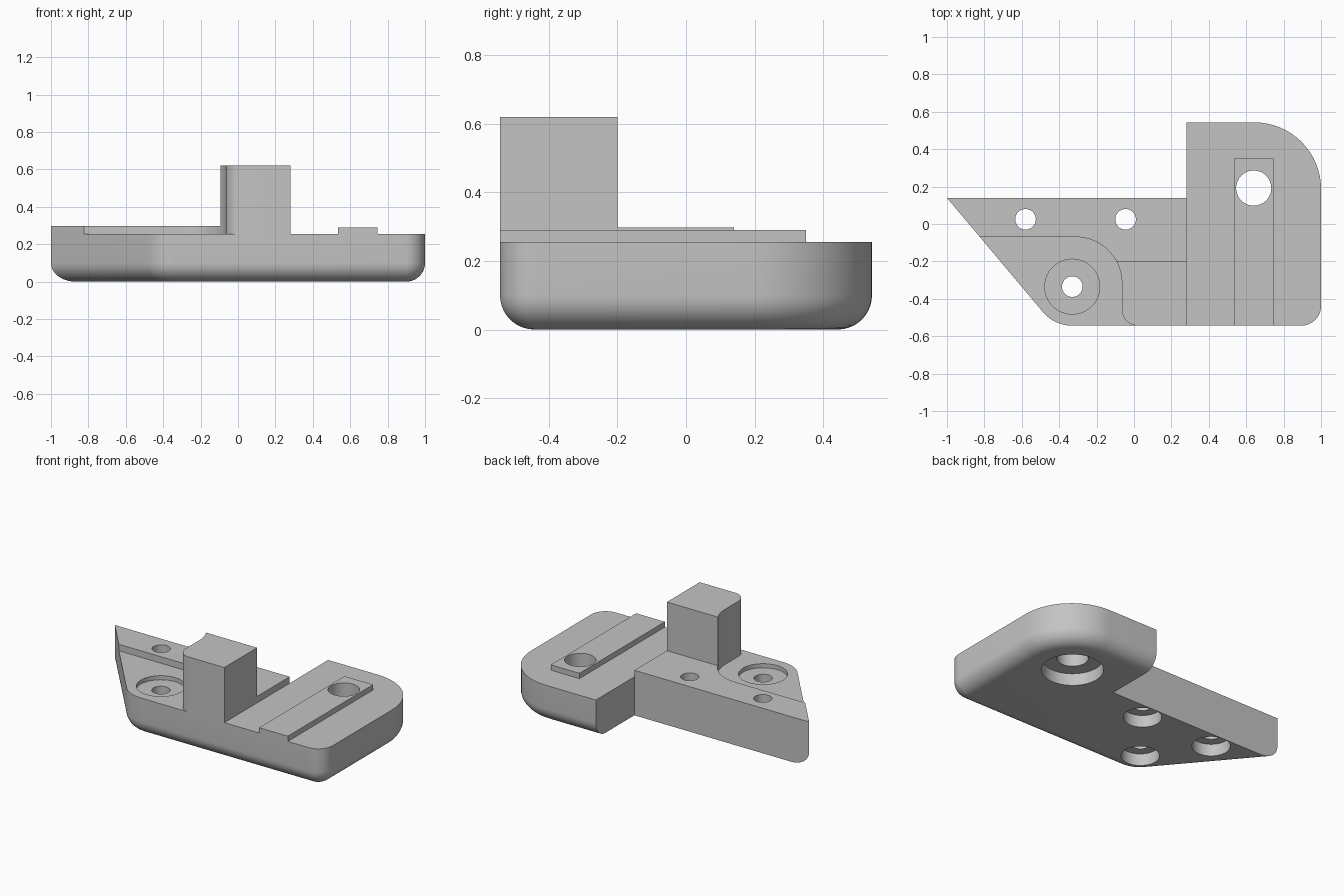
import bpy, bmesh, math
from mathutils import Vector

if "Cube" in bpy.data.objects:
    bpy.data.objects.remove(bpy.data.objects["Cube"])

TOP, DECK, ARM, RAIL = 0.62, 0.255, 0.298, 0.29
Y = 0.543


def arc(cx, cy, r, a0, a1, n):
    angles = [math.radians(a0 + (a1 - a0) * i / n) for i in range(n + 1)]
    return [(cx + r * math.cos(a), cy + r * math.sin(a)) for a in angles]


def rounded(corners, inset, n=16):
    """Counter-clockwise convex outline with rounded corners, moved inwards."""
    pts = []
    for i, (x, y, r) in enumerate(corners):
        p = Vector((x, y))
        d1 = (p - Vector(corners[i - 1][:2])).normalized()
        d2 = (Vector(corners[(i + 1) % len(corners)][:2]) - p).normalized()
        n1, n2 = Vector((-d1.y, d1.x)), Vector((-d2.y, d2.x))
        c = p + r * (n1 + n2) / (1 + n1.dot(n2))
        a0 = math.degrees(math.atan2(-n1.y, -n1.x))
        turn = math.degrees(math.acos(n1.dot(n2)))
        pts += arc(c.x, c.y, r - inset, a0, a0 + turn, n)
    return pts


def loft(name, rings):
    """Closed solid through (outline, height) rings of equal point count."""
    bm = bmesh.new()
    loops = [[bm.verts.new((x, y, z)) for x, y in pts] for pts, z in rings]
    n = len(loops[0])
    for a, b in zip(loops, loops[1:]):
        for i in range(n):
            j = (i + 1) % n
            bm.faces.new((a[i], a[j], b[j], b[i]))
    bm.faces.new(loops[0][::-1])
    bm.faces.new(loops[-1])
    bmesh.ops.recalc_face_normals(bm, faces=bm.faces)
    me = bpy.data.meshes.new(name)
    bm.to_mesh(me)
    bm.free()
    ob = bpy.data.objects.new(name, me)
    bpy.context.collection.objects.link(ob)
    return ob


def cut(ob, pts, z0, z1=1.0):
    """Remove a vertical prism from the block."""
    cutter = loft("cutter", [(pts, z0), (pts, z1)])
    cutter.hide_render = True
    mod = ob.modifiers.new("cut", 'BOOLEAN')
    mod.operation, mod.solver, mod.object = 'DIFFERENCE', 'EXACT', cutter
    bpy.context.view_layer.objects.active = ob
    bpy.ops.object.modifier_apply(modifier=mod.name)
    bpy.data.objects.remove(cutter)


def box(x0, x1, y0, y1):
    return [(x0, y0), (x1, y0), (x1, y1), (x0, y1)]


def circle(x, y, r):
    return arc(x, y, r, 0, 352.5, 47)


# Full block with rounded lower edge
outline = [(-1.339, Y, 0.11), (-0.426, -Y, 0.2), (1, -Y, 0.105), (1, Y, 0.355)]
fillet = 0.1
rings = []
for k in range(11):
    a = math.radians(9 * k)
    rings.append((rounded(outline, fillet * (1 - math.sin(a))), fillet * (1 - math.cos(a))))
rings.append((rounded(outline, 0), TOP))
block = loft("mounting_block", rings)

# Back left notch
cut(block, box(-2, 0.28, 0.14, 1), -1)
# Right side: rail height, then deck around the rail
cut(block, box(0.28, 2, -1, 1), RAIL)
cut(block, [(0.28, -1), (0.535, -1), (0.535, 0.35), (0.745, 0.35),
            (0.745, -1), (2, -1), (2, 1), (0.28, 1)], DECK)
# Left arm behind the post
cut(block, box(-2, 0.5, -0.2, 1), ARM)
# Pocket with curved border that also shapes the post
cut(block, [(-1.4, -0.8), (0.02, -0.8)] + arc(0.02, 0.085 - Y, 0.085, 270, 180, 12)
    + arc(-0.31, -0.315, 0.245, 0, 90, 20) + [(-1.4, -0.07)], DECK)
# Shallow round seat in the pocket
cut(block, circle(-0.33, -0.335, 0.147), DECK - 0.027)

# Through holes with counterbores from below
for x, y, r, bore in ((-0.58, 0.025, 0.055, 0.115), (-0.045, 0.025, 0.055, 0.115),
                      (-0.33, -0.335, 0.055, 0.115), (0.64, 0.192, 0.094, 0.185)):
    cut(block, circle(x, y, r), -1)
    cut(block, circle(x, y, bore), -1, 0.08)

# Single grey finish
grey = bpy.data.materials.new("light_grey")
grey.diffuse_color = (0.55, 0.55, 0.55, 1)
grey.use_nodes = True
grey.node_tree.nodes["Principled BSDF"].inputs["Base Color"].default_value = grey.diffuse_color
block.data.materials.clear()
block.data.materials.append(grey)
for p in block.data.polygons:
    p.material_index = 0

bpy.ops.object.select_all(action='DESELECT')
block.select_set(True)
bpy.context.view_layer.objects.active = block
bpy.ops.object.shade_smooth_by_angle(angle=math.radians(30))
